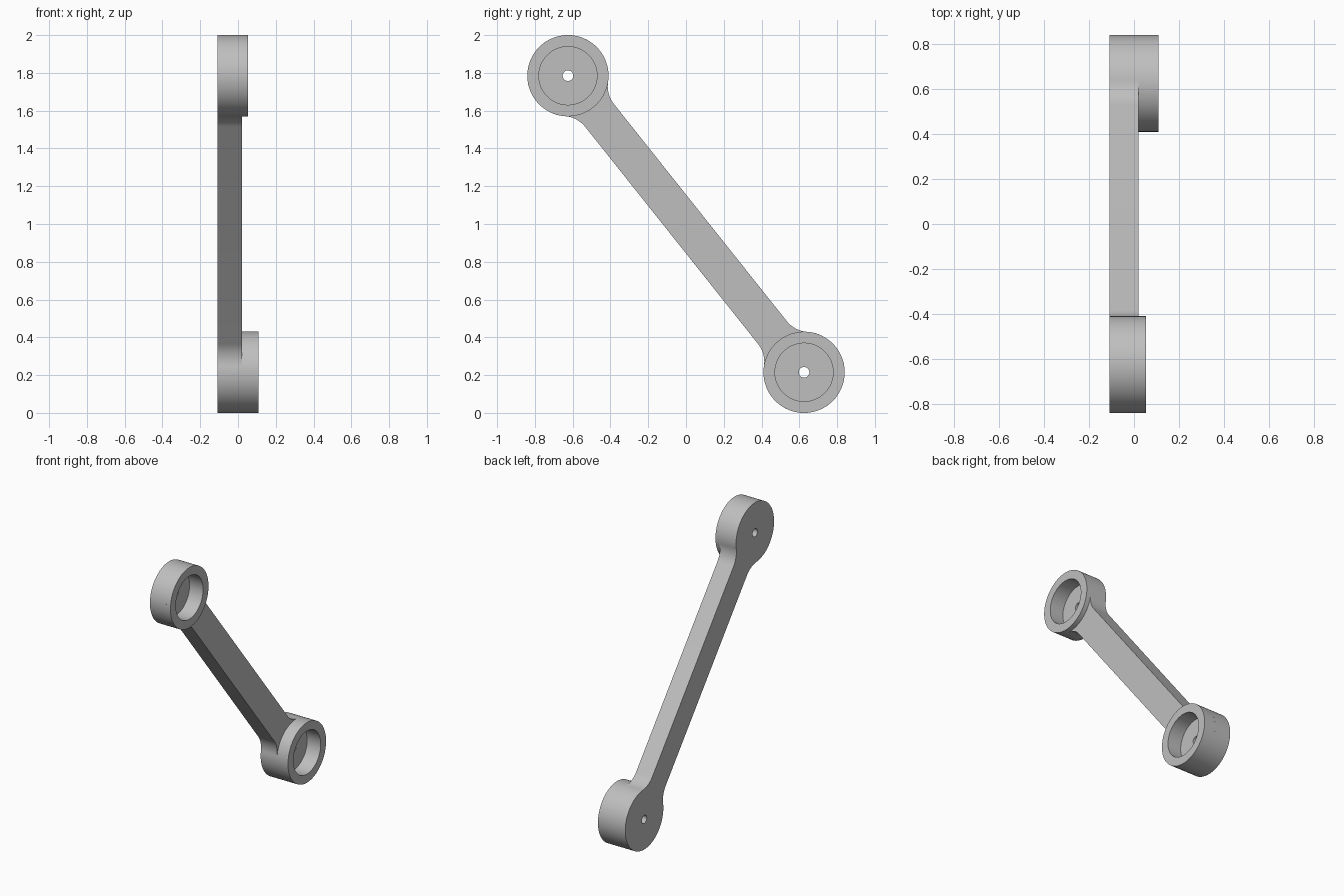
import bpy, bmesh
from math import pi, sin, cos, sqrt, atan2
from mathutils import Vector, Matrix

cube = bpy.data.objects.get("Cube")
if cube:
    bpy.data.objects.remove(cube, do_unlink=True)

# Main dimensions
END = Vector((-0.625, 0.785))      # upper boss centre, relative to the middle (y, z)
MID_Z = 1.0
BACK, BAR_FRONT = -0.108, 0.02
BOSS_R, POCKET_R, HOLE_R = 0.215, 0.154, 0.028
HALF_W, FILLET = 0.097, 0.15
POCKET_DEPTH = 0.107
SEG = 96

grey = bpy.data.materials.new("plain grey")
grey.use_nodes = True
colour = (0.52, 0.52, 0.52, 1)
grey.diffuse_color = colour
grey.node_tree.nodes["Principled BSDF"].inputs["Base Color"].default_value = colour


def make_object(name, bm):
    bmesh.ops.recalc_face_normals(bm, faces=bm.faces)
    mesh = bpy.data.meshes.new(name)
    bm.to_mesh(mesh)
    bm.free()
    mesh.materials.append(grey)
    obj = bpy.data.objects.new(name, mesh)
    bpy.context.collection.objects.link(obj)
    return obj


def arc(cu, cv, r, a0, a1, n):
    steps = [a0 + (a1 - a0) * i / n for i in range(n + 1)]
    return [Vector((cu + r * cos(a), cv + r * sin(a))) for a in steps]


def cylinder(name, r, x0, x1, y, z):
    bm = bmesh.new()
    place = Matrix.Translation(((x0 + x1) / 2, y, z)) @ Matrix.Rotation(pi / 2, 4, 'Y')
    bmesh.ops.create_cone(bm, cap_ends=True, segments=SEG, radius1=r, radius2=r,
                          depth=x1 - x0, matrix=place)
    return make_object(name, bm)


def cut(target, cutter):
    cutter.hide_render = True
    mod = target.modifiers.new("cut", 'BOOLEAN')
    mod.operation = 'DIFFERENCE'
    mod.solver = 'EXACT'
    mod.object = cutter
    bpy.context.view_layer.objects.active = target
    bpy.ops.object.modifier_apply(modifier=mod.name)
    bpy.data.objects.remove(cutter, do_unlink=True)


# Outline of one end: fillet, round boss, fillet (u runs towards the middle)
s = sqrt((BOSS_R + FILLET) ** 2 - (HALF_W + FILLET) ** 2)
phi = atan2(HALF_W + FILLET, s)
fillet = arc(s, HALF_W + FILLET, FILLET, -pi / 2, phi - pi, 16)
end_shape = fillet + arc(0, 0, BOSS_R, phi, 2 * pi - phi, SEG)[1:-1]
end_shape += [Vector((p.x, -p.y)) for p in reversed(fillet)]

# Arm plate: both ends joined by the straight bar
along = -END.normalized()
across = Vector((-along.y, along.x))
upper = [END + along * p.x + across * p.y for p in end_shape]
outline = upper + [-p for p in upper]
bm = bmesh.new()
face = bm.faces.new([bm.verts.new((BACK, p.x, p.y + MID_Z)) for p in outline])
solid = bmesh.ops.extrude_face_region(bm, geom=[face], use_keep_orig=True)
moved = [g for g in solid["geom"] if isinstance(g, bmesh.types.BMVert)]
bmesh.ops.translate(bm, verts=moved, vec=(BAR_FRONT - BACK, 0, 0))
arm = make_object("arm", bm)
parts = [arm]

# Bosses: a raised collar, a blind pocket and a small through hole at each end
for name, centre, top in (("upper", END, 0.054), ("lower", -END, 0.108)):
    y, z = centre.x, centre.y + MID_Z
    cut(arm, cylinder("pocket_cutter", POCKET_R, top - POCKET_DEPTH, top + 0.1, y, z))
    cut(arm, cylinder("hole_cutter", HOLE_R, BACK - 0.1, top + 0.1, y, z))

    bm = bmesh.new()
    section = [(BOSS_R, BAR_FRONT), (BOSS_R, top), (POCKET_R, top), (POCKET_R, BAR_FRONT)]
    ring = [bm.verts.new((x, y, z + r)) for r, x in section]
    edges = [bm.edges.new((ring[i], ring[(i + 1) % 4])) for i in range(4)]
    bmesh.ops.spin(bm, geom=ring + edges, cent=(0, y, z), axis=(1, 0, 0),
                   angle=2 * pi, steps=SEG)
    bmesh.ops.remove_doubles(bm, verts=bm.verts, dist=0.0005)
    parts.append(make_object(name + "_collar", bm))

# Smooth round walls, crisp rims
bpy.ops.object.select_all(action='DESELECT')
for obj in parts:
    obj.select_set(True)
bpy.context.view_layer.objects.active = arm
bpy.ops.object.shade_smooth_by_angle(angle=pi / 6)
